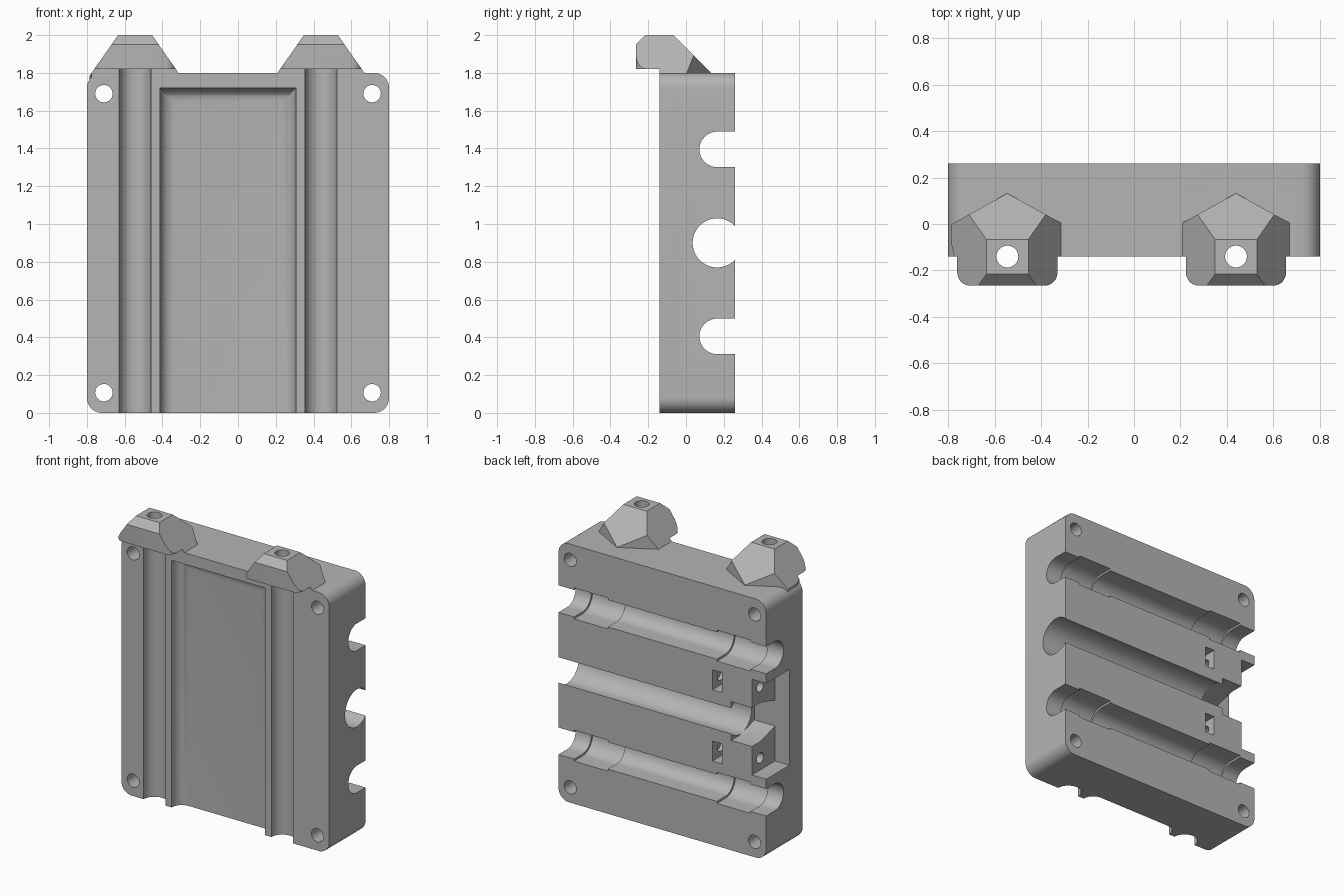
import bpy, bmesh
from math import sin, cos, pi, radians
from mathutils import Vector

if "Cube" in bpy.data.objects:
    bpy.data.objects.remove(bpy.data.objects["Cube"])

GREY = (0.46, 0.46, 0.46, 1)
mat = bpy.data.materials.new("plain grey")
mat.use_nodes = True
mat.diffuse_color = GREY
mat.node_tree.nodes["Principled BSDF"].inputs["Base Color"].default_value = GREY

# How a profile point (a, b) at depth d lies in space, for each extrusion axis
PLACE = {"X": lambda a, b, d: (d, a, b),
         "Y": lambda a, b, d: (a, d, b),
         "Z": lambda a, b, d: (a, b, d)}


def make_object(name, bm):
    bmesh.ops.recalc_face_normals(bm, faces=bm.faces[:])
    mesh = bpy.data.meshes.new(name)
    bm.to_mesh(mesh)
    bm.free()
    mesh.materials.append(mat)
    obj = bpy.data.objects.new(name, mesh)
    bpy.context.scene.collection.objects.link(obj)
    return obj


def prism_mesh(axis, points, start, end):
    bm = bmesh.new()
    ends = [[bm.verts.new(PLACE[axis](a, b, d)) for a, b in points] for d in (start, end)]
    for ring in ends:
        bm.faces.new(ring)
    n = len(points)
    for i in range(n):
        j = (i + 1) % n
        bm.faces.new((ends[0][i], ends[0][j], ends[1][j], ends[1][i]))
    bmesh.ops.recalc_face_normals(bm, faces=bm.faces[:])
    return bm


def prism(axis, points, start, end, name="cutter"):
    return make_object(name, prism_mesh(axis, points, start, end))


def arc(cx, cy, r, a0, a1, n):
    angles = [radians(a0 + (a1 - a0) * i / n) for i in range(n + 1)]
    return [(cx + r * cos(t), cy + r * sin(t)) for t in angles]


def circle(cx, cy, r, n=40):
    return arc(cx, cy, r, 0, 360, n)[:-1]


def rect(a0, a1, b0, b1):
    return [(a0, b0), (a1, b0), (a1, b1), (a0, b1)]


def combine(target, tool, operation="DIFFERENCE"):
    mod = target.modifiers.new("combine", "BOOLEAN")
    mod.operation, mod.solver, mod.object = operation, "EXACT", tool
    bpy.context.view_layer.objects.active = target
    bpy.ops.object.modifier_apply(modifier=mod.name)
    bpy.data.objects.remove(tool)


# Plate with rounded corners
W, H, FRONT, BACK, R = 0.8, 1.8, -0.14, 0.26, 0.08
outline = []
for k, (cx, cz) in enumerate([(W - R, H - R), (R - W, H - R), (R - W, R), (W - R, R)]):
    outline += arc(cx, cz, R, 90 * k, 90 * k + 90, 10)
plate = prism("Y", outline, FRONT, BACK, "carriage_plate")

MID = -0.053
HOOKS = [MID - 0.492, MID + 0.492]


# Overhanging hook: a block trimmed by planes
def hook(cx):
    bm = prism_mesh("Z", rect(cx - 0.3, cx + 0.3, -0.265, 0.2), 1.7, 2.0)

    def trim(point, normal):
        geom = bm.verts[:] + bm.edges[:] + bm.faces[:]
        cut = bmesh.ops.bisect_plane(bm, geom=geom, plane_co=point, plane_no=normal,
                                     clear_outer=True)
        edges = [e for e in cut["geom_cut"] if isinstance(e, bmesh.types.BMEdge)]
        if edges:
            bmesh.ops.contextual_create(bm, geom=edges)

    for s in (-1, 1):
        trim((cx + s * 0.09, 0, 2), (s, 0, 0.7))            # sloping sides
        trim((cx, 0.132, 0), (s * 0.13, 0.235, 0))          # pointed back
        trim((cx + s * 0.24, 0, 0), (s, 0, 0))
        for i in range(1, 8):                               # rounded front corners
            d = Vector((s * cos(i * pi / 16), -sin(i * pi / 16), 0))
            trim(Vector((cx + s * 0.16, -0.21, 0)) + d * 0.055, d)
    trim((cx, -0.067, 2), (0, 1, 1))                        # back slope
    trim((cx, -0.215, 2), (0, -1, 1))                       # front chamfer
    trim((-W, 0, 0), (-1, 0, 0))
    return make_object("hook", bm)


for cx in HOOKS:
    block = hook(cx)
    combine(block, prism("Y", rect(cx - 0.4, cx + 0.4, 1.6, 1.82), -0.4, FRONT))
    combine(plate, block, "UNION")

# Vertical rod grooves and the holes above them
for cx in HOOKS:
    combine(plate, prism("Z", circle(cx, FRONT, 0.084), -0.1, 1.82))
    combine(plate, prism("Z", circle(cx, FRONT, 0.047, 32), 1.7, 2.1))

# Front recess with hollow rounded flanks
bm = prism_mesh("Y", rect(MID - 0.36, MID + 0.36, -0.2, 1.72), -0.3, FRONT + 0.08)
deep = [e for e in bm.edges
        if all(v.co.y > FRONT for v in e.verts) and any(v.co.z > 0 for v in e.verts)]
bmesh.ops.bevel(bm, geom=deep, offset=0.075, segments=8, profile=0.5, affect="EDGES")
combine(plate, make_object("cutter", bm))

# Corner screw holes
for x in (-0.71, 0.71):
    for z in (0.107, 1.69):
        combine(plate, prism("Y", circle(x, z, 0.046, 32), -0.3, 0.4))


# Horizontal bearing channels with wider pockets
def channel(z, r, x0, x1):
    points = arc(0.165, z, r, 90, 270, 24) + [(0.4, z - r), (0.4, z + r)]
    combine(plate, prism("X", points, x0, x1))


AXIS = 0.9
for z in (AXIS - 0.495, AXIS + 0.495):
    channel(z, 0.094, -1, 1)
    for x0 in (-0.68, 0.42):
        channel(z, 0.108, x0, x0 + 0.26)

# Middle channel, side opening and tapered notch at its end
combine(plate, prism("X", circle(0.165, AXIS, 0.13, 48), -0.56, 1))
combine(plate, prism("X", rect(0.005, 0.4, AXIS - 0.333, AXIS + 0.333), -1, -0.69))
half = [(0.005, 0.09), (0.165, 0.135), (0.4, 0.135)]
notch = [(y, AXIS + h) for y, h in half] + [(y, AXIS - h) for y, h in reversed(half)]
combine(plate, prism("X", notch, -0.75, -0.53))

# Nut pockets and their screw holes
for z in (AXIS - 0.248, AXIS + 0.248):
    combine(plate, prism("Y", rect(-0.46, -0.385, z - 0.07, z + 0.07), 0.1, 0.4))
    combine(plate, prism("X", circle(0.17, z, 0.036, 24), -0.8, -0.36))

# Smooth curves, sharp edges
bpy.ops.object.select_all(action="DESELECT")
plate.select_set(True)
bpy.context.view_layer.objects.active = plate
bpy.ops.object.shade_smooth_by_angle(angle=radians(25))
